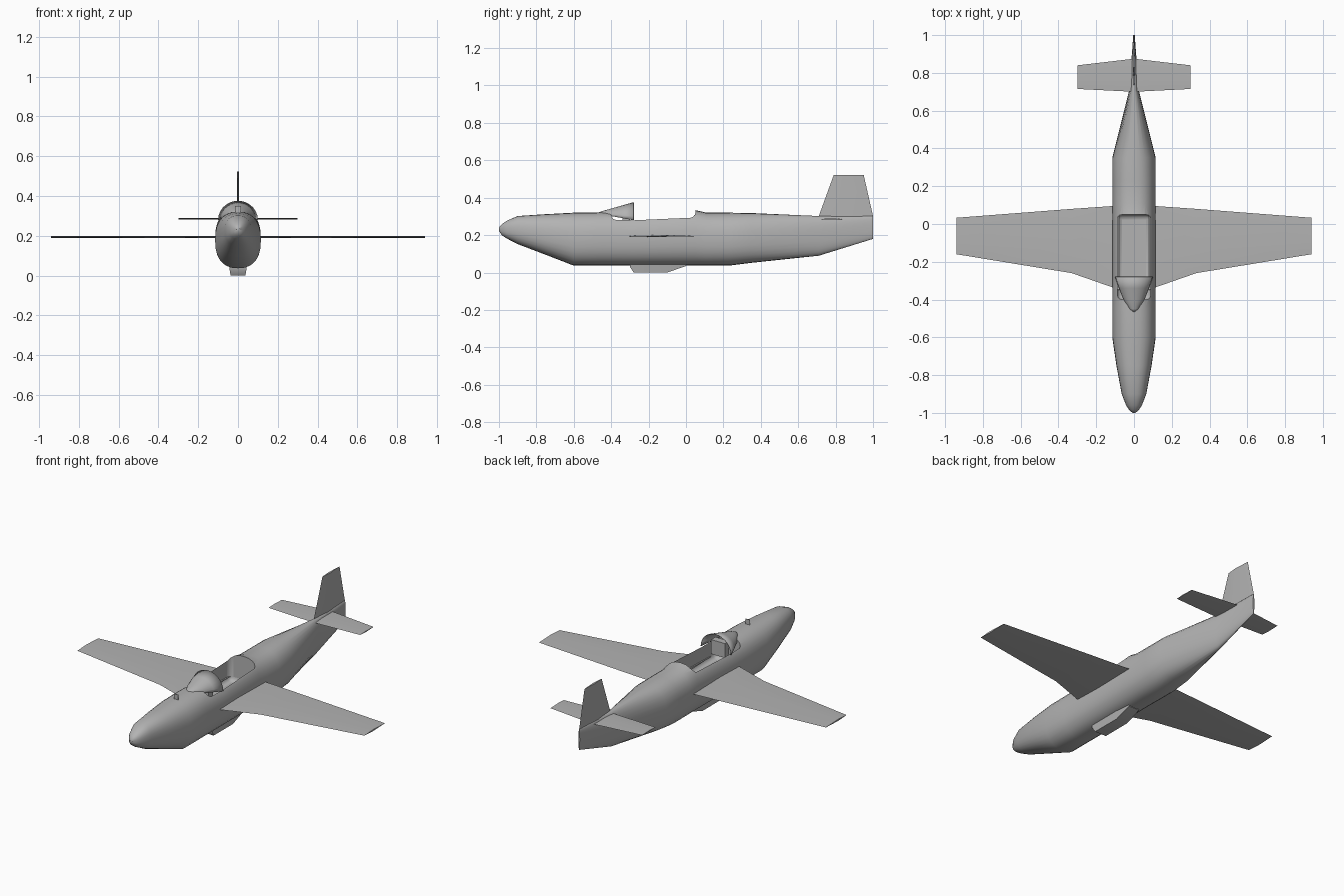
import bpy, bmesh, math
from mathutils import Vector

cube = bpy.data.objects.get("Cube")
if cube:
    bpy.data.objects.remove(cube)

grey = bpy.data.materials.new("plain grey")
grey.use_nodes = True
COLOUR = (0.45, 0.45, 0.45, 1)
grey.diffuse_color = COLOUR
grey.node_tree.nodes["Principled BSDF"].inputs["Base Color"].default_value = COLOUR


def loft(name, rings, closed=True, smooth=40):
    """Skin a list of equal-length rings; closed rings get end caps."""
    bm = bmesh.new()
    rows = [[bm.verts.new(p) for p in ring] for ring in rings]
    n = len(rows[0])
    for a, b in zip(rows, rows[1:]):
        for i in range(n if closed else n - 1):
            j = (i + 1) % n
            bm.faces.new((a[i], a[j], b[j], b[i]))
    if closed:
        bm.faces.new(rows[0])
        bm.faces.new(rows[-1])
    bmesh.ops.recalc_face_normals(bm, faces=bm.faces)
    mesh = bpy.data.meshes.new(name)
    bm.to_mesh(mesh)
    bm.free()
    mesh.materials.append(grey)
    obj = bpy.data.objects.new(name, mesh)
    bpy.context.collection.objects.link(obj)
    shade(obj, smooth)
    return obj


def shade(obj, angle):
    bpy.ops.object.select_all(action='DESELECT')
    obj.select_set(True)
    bpy.context.view_layer.objects.active = obj
    bpy.ops.object.shade_smooth_by_angle(angle=math.radians(angle))


def apply(obj, modifier):
    bpy.context.view_layer.objects.active = obj
    bpy.ops.object.modifier_apply(modifier=modifier.name)


def oval(y, half, low, high, power=2.4, n=28):
    """Rounded-square cross-section across the body."""
    mid, tall = (low + high) / 2, (high - low) / 2
    pts = []
    for i in range(n):
        a = math.tau * i / n
        c, s = math.cos(a), math.sin(a)
        pts.append((half * math.copysign(abs(c) ** (2 / power), c), y,
                    mid + tall * math.copysign(abs(s) ** (2 / power), s)))
    return pts


def box(name, x, y0, y1, z0, z1):
    return loft(name, [[(-x, y, z0), (x, y, z0), (x, y, z1), (-x, y, z1)]
                       for y in (y0, y1)], smooth=20)


def lens(at, lead, trail, thick):
    """Thin aerofoil ring; `at` places (chord position, offset) in space."""
    mid = lead + (trail - lead) * 0.4
    return [at(lead, 0), at(mid, -thick), at(trail, 0), at(mid, thick)]


# Fuselage: y, half width, bottom, top
stations = [
    (-1.0, .008, .222, .240), (-.985, .025, .200, .258), (-.96, .042, .183, .276),
    (-.90, .065, .152, .302), (-.75, .093, .095, .312), (-.60, .115, .037, .320),
    (-.45, .115, .037, .322), (-.28, .115, .037, .318), (.045, .115, .037, .335),
    (.11, .115, .037, .320), (.23, .115, .037, .320), (.35, .115, .052, .318),
    (.71, .025, .090, .302), (1.0, .004, .180, .302),
]
fuselage = loft("fuselage", [oval(*s) for s in stations])

# Open cockpit, hollowed out with a round-cornered cutter
tub = box("cockpit_cutter", .088, -.40, .05, .17, .45)
bevel = tub.modifiers.new("corners", 'BEVEL')
bevel.width, bevel.segments = .025, 3
apply(tub, bevel)
cut = fuselage.modifiers.new("cockpit", 'BOOLEAN')
cut.operation, cut.object, cut.solver = 'DIFFERENCE', tub, 'EXACT'
apply(fuselage, cut)
bpy.data.objects.remove(tub)
shade(fuselage, 40)

# Windscreen: tapering half-shell, open at the back
screen = []
for y, half, base, top in [(-.465, .006, .317, .322), (-.45, .026, .312, .328),
                           (-.40, .056, .302, .342), (-.34, .080, .291, .359),
                           (-.28, .100, .280, .376)]:
    screen.append([(half * math.cos(a), y, base + (top - base) * math.sin(a))
                   for a in (math.pi * i / 14 for i in range(15))])
windscreen = loft("windscreen", screen, closed=False)
shell = windscreen.modifiers.new("shell", 'SOLIDIFY')
shell.thickness = .003
apply(windscreen, shell)

# Instrument panel and small sight plate
box("instrument_panel", .045, -.34, -.30, .24, .325)
box("sight_plate", .014, -.581, -.579, .31, .35)

# Wings: a swept root fillet, then a straight taper
for side, label in ((1, "left"), (-1, "right")):
    def flat(z, x):
        return lambda y, t: Vector((side * x, y, z + t))
    loft(label + "_wing", [lens(flat(.195, x), lead, trail, .005) for x, lead, trail in
                           [(.08, -.35, .098), (.115, -.335, .095),
                            (.33, -.26, .08), (.94, -.16, .033)]])
    loft(label + "_tailplane", [lens(flat(.286, x), lead, trail, .003) for x, lead, trail in
                                [(0, .70, .875), (.30, .715, .84)]])

# Tail fin
def upright(z):
    return lambda y, t: Vector((t, y, z))
loft("tail_fin", [lens(upright(z), lead, trail, .006) for z, lead, trail in
                  [(.25, .71, 1.0), (.302, .71, 1.0), (.522, .79, .95)]])

# Belly scoop with a sloping rear
loft("belly_scoop", [[(-top, y, .05), (top, y, .05), (low_x, y, low), (-low_x, y, low)]
                     for y, top, low_x, low in [(-.30, .045, .042, .03), (-.28, .045, .037, 0),
                                                (-.10, .045, .037, 0), (.0, .04, .035, .035)]])
